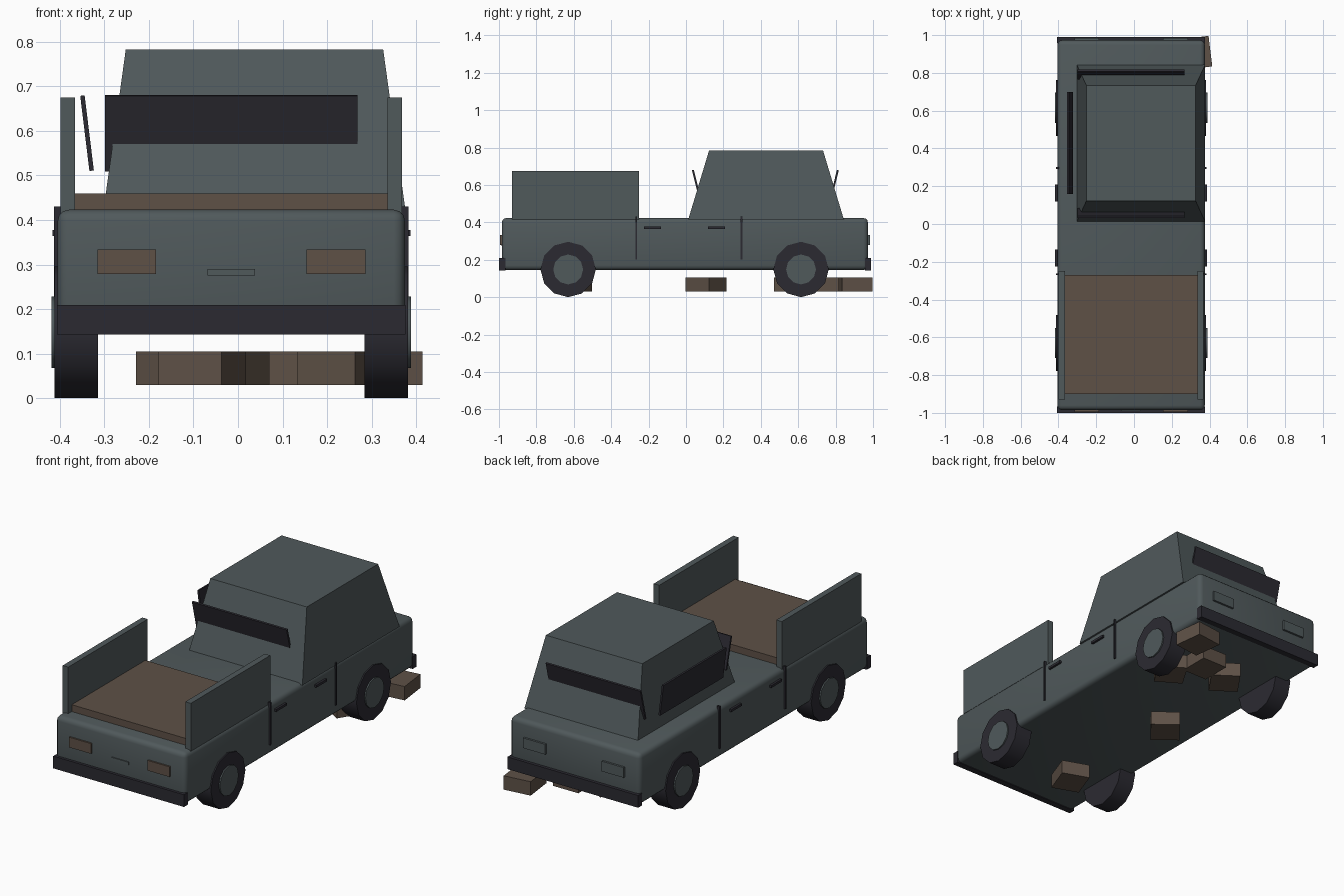
import bpy, bmesh, math
from mathutils import Matrix, Vector

if "Cube" in bpy.data.objects:
    bpy.data.objects.remove(bpy.data.objects["Cube"], do_unlink=True)

CX = -0.015  # centre line of the chassis


def material(name, rgb):
    m = bpy.data.materials.new(name)
    m.use_nodes = True
    m.diffuse_color = (*rgb, 1)
    m.node_tree.nodes["Principled BSDF"].inputs["Base Color"].default_value = (*rgb, 1)
    return m


GREY = material("slate grey", (0.08, 0.1, 0.105))
DARK = material("dark rubber", (0.024, 0.023, 0.031))
BROWN = material("dull brown", (0.112, 0.082, 0.062))


def finish(name, bm, mat, smooth=False):
    me = bpy.data.meshes.new(name)
    bm.to_mesh(me)
    bm.free()
    me.materials.append(mat)
    ob = bpy.data.objects.new(name, me)
    bpy.context.collection.objects.link(ob)
    if smooth:
        bpy.ops.object.select_all(action='DESELECT')
        ob.select_set(True)
        bpy.context.view_layer.objects.active = ob
        bpy.ops.object.shade_smooth_by_angle(angle=math.radians(40))
    return ob


def box(name, mat, centre, size, turn=0, axis='Z', bevel=0):
    bm = bmesh.new()
    bmesh.ops.create_cube(bm, size=1)
    bmesh.ops.scale(bm, vec=size, verts=bm.verts)
    if bevel:
        bmesh.ops.bevel(bm, geom=bm.edges[:], offset=bevel, segments=3,
                        profile=0.5, affect='EDGES')
    spin = Matrix.Rotation(math.radians(turn), 4, axis)
    bm.transform(Matrix.Translation(centre) @ spin)
    return finish(name, bm, mat, bool(bevel))


def disc(name, mat, centre, radius, width, sides):
    bm = bmesh.new()
    bmesh.ops.create_cone(bm, cap_ends=True, segments=sides, radius1=radius,
                          radius2=radius, depth=width)
    bm.transform(Matrix.Translation(centre) @ Matrix.Rotation(math.pi / 2, 4, 'Y'))
    return finish(name, bm, mat, True)


# Body shell with rounded edges
box("body", GREY, (CX, -0.006, 0.284), (0.78, 1.958, 0.278), bevel=0.025)

# Tapered cab
bm = bmesh.new()
bmesh.ops.create_cube(bm, size=1)
for v in bm.verts:
    top = v.co.z > 0
    half = Vector((0.289, 0.305)) if top else Vector((0.34, 0.416))
    v.co = (0.037 + math.copysign(half.x, v.co.x),
            0.428 + math.copysign(half.y, v.co.y), 0.783 if top else 0.415)
finish("cab", bm, GREY)

# Window panels, tilted against the cab slope
box("front_window", DARK, (CX, 0.058, 0.595), (0.567, 0.01, 0.174), 14, 'X')
box("rear_window", DARK, (CX, 0.791, 0.595), (0.567, 0.01, 0.174), -14, 'X')
box("side_window", DARK, (-0.339, 0.428, 0.595), (0.01, 0.54, 0.17), -7, 'Y')

# Load bed
box("bed_floor", BROWN, (CX, -0.585, 0.435), (0.705, 0.63, 0.05))

# Bumpers and lights at both ends
for end, y, lamp in (("front", -0.983, BROWN), ("rear", 0.973, GREY)):
    box(end + "_bumper", DARK, (CX, y, 0.176), (0.783, 0.034, 0.066))
    for s in (-1, 1):
        box(end + "_light", lamp, (CX + s * 0.235, y, 0.306), (0.132, 0.022, 0.055))
box("front_latch", GREY, (CX, -0.983, 0.283), (0.106, 0.014, 0.015))

# Parts repeated on both sides
for side, s in (("right", -1), ("left", 1)):
    box(side + "_bed_panel", GREY, (CX + s * 0.367, -0.59, 0.545), (0.033, 0.68, 0.26))
    for y in (-0.266, 0.297):
        box(side + "_door_seam", DARK, (CX + s * 0.39, y, 0.315), (0.016, 0.009, 0.23))
    for y in (-0.18, 0.163):
        box(side + "_handle", DARK, (CX + s * 0.393, y, 0.371), (0.018, 0.09, 0.013))
    for y in (-0.63, 0.615):
        disc(side + "_tyre", DARK, (CX + s * 0.348, y, 0.148), 0.148, 0.098, 12)
        disc(side + "_hub", GREY, (CX + s * 0.387, y, 0.148), 0.08, 0.034, 12)

# Loose blocks lying under the chassis
for x, y, turn in ((-0.08, -0.605, -20), (-0.12, 0.107, -39), (0.24, 0.58, -31),
                   (-0.03, 0.69, -35), (0.145, 0.74, 0), (0.33, 0.906, 7)):
    box("loose_block", BROWN, (x, y, 0.067), (0.15, 0.163, 0.075), turn)
